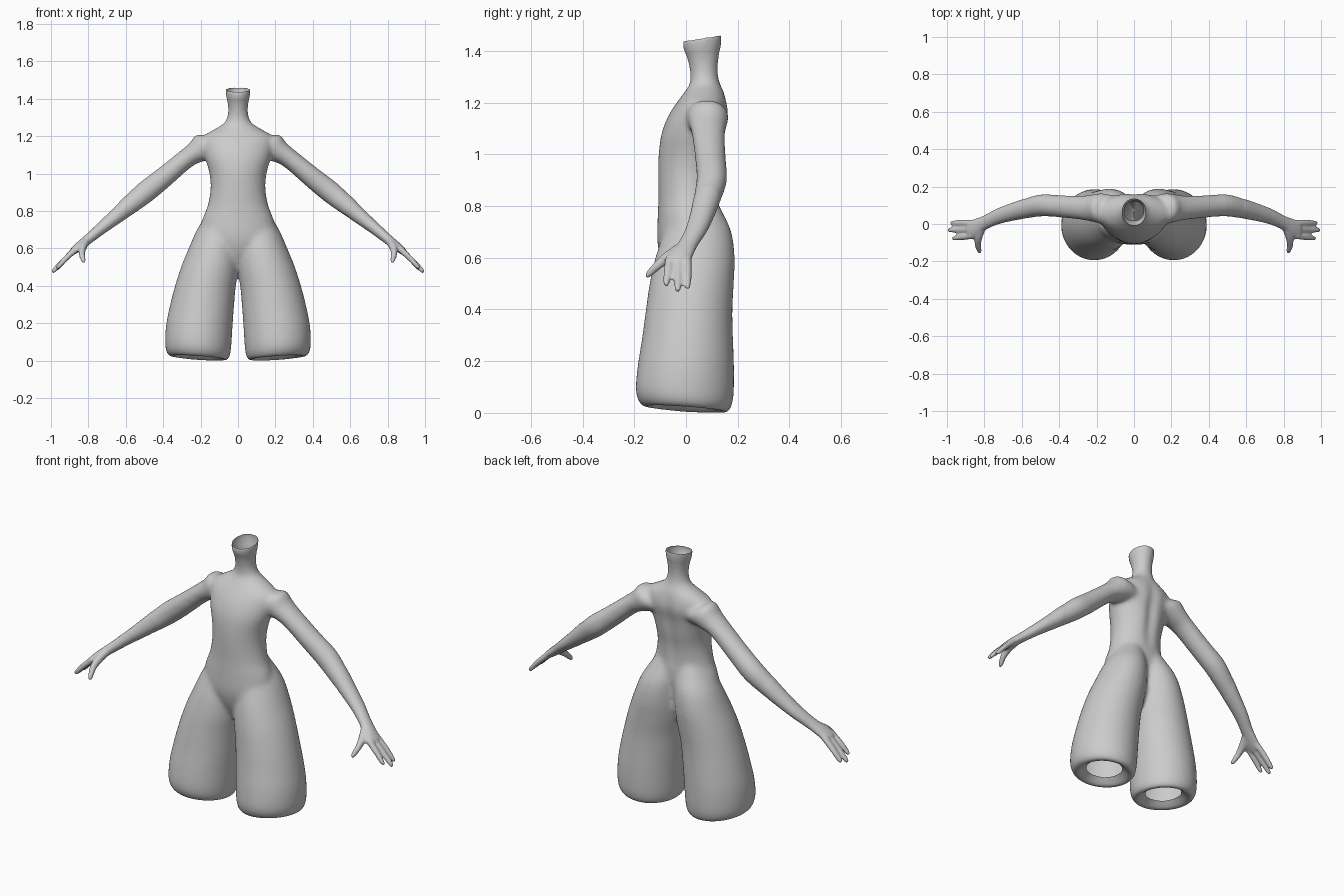
import bpy, bmesh, math
from mathutils import Vector

bm = bmesh.new()


def spline(rows, steps=4):
    """Smooth the list of cross-sections with a Catmull-Rom curve."""
    out = []
    for i in range(len(rows) - 1):
        p = [Vector(rows[max(0, min(len(rows) - 1, i + k))]) for k in (-1, 0, 1, 2)]
        for s in range(steps):
            t = s / steps
            out.append(0.5 * (2 * p[1] + (p[2] - p[0]) * t
                              + (2 * p[0] - 5 * p[1] + 4 * p[2] - p[3]) * t * t
                              + (3 * p[1] - p[0] - 3 * p[2] + p[3]) * t ** 3))
    return out + [Vector(rows[-1])]


def loft(rows, u=(1, 0, 0), v=(0, 1, 0), side=1, n=40):
    """Closed tube through rows of (x, y, z, radius along u, radius along v)."""
    u, v = Vector(u), Vector(v)
    rings = []
    for r in spline(rows):
        ring = []
        for k in range(n):
            a = 2 * math.pi * k / n
            p = Vector(r[:3]) + u * r[3] * math.cos(a) + v * r[4] * math.sin(a)
            ring.append(bm.verts.new((p.x * side, p.y, p.z)))
        rings.append(ring)
    for a, b in zip(rings, rings[1:]):
        for k in range(n):
            bm.faces.new((a[k], a[(k + 1) % n], b[(k + 1) % n], b[k]))
    bm.faces.new(rings[0])
    bm.faces.new(rings[-1])


# torso and neck, from crotch to neck opening
loft([(0, .02, .48, .04, .06), (0, .015, .56, .13, .10), (0, .005, .65, .20, .115),
      (0, .01, .75, .192, .12), (0, .01, .83, .162, .117), (0, .012, .92, .147, .12),
      (0, .02, 1.0, .153, .126), (0, .03, 1.08, .175, .125), (0, .05, 1.15, .19, .118),
      (0, .062, 1.2, .185, .098), (0, .07, 1.235, .13, .08), (0, .073, 1.27, .075, .06),
      (0, .07, 1.31, .056, .054), (0, .067, 1.36, .054, .059), (0, .063, 1.42, .064, .073),
      (0, .063, 1.45, .067, .075)])

ARM_U = (.63, 0, .77)
for side in (1, -1):
    # wide leg with a rim that turns inward at the hem
    loft([(.21, -.002, .075, .085, .095), (.21, -.002, .045, .12, .13),
          (.212, -.003, .03, .145, .155), (.213, -.004, .05, .168, .178),
          (.213, -.005, .1, .177, .190), (.207, 0, .2, .178, .186),
          (.193, .006, .3, .172, .176), (.175, .012, .4, .163, .168),
          (.150, .022, .5, .155, .163), (.127, .035, .6, .137, .154),
          (.105, .045, .7, .115, .131), (.08, .04, .78, .09, .10),
          (.06, .03, .86, .06, .07)], side=side)
    # arm from shoulder to palm
    loft([(.10, .08, 1.14, .06, .07), (.165, .083, 1.148, .082, .082),
          (.22, .085, 1.115, .063, .074), (.28, .087, 1.077, .053, .065),
          (.40, .095, .977, .057, .06), (.49, .10, .905, .060, .06),
          (.57, .085, .839, .053, .055), (.65, .065, .773, .042, .048),
          (.73, .040, .708, .033, .043), (.80, .006, .650, .027, .040),
          (.85, -.022, .61, .024, .050), (.885, -.03, .582, .019, .048)],
         u=ARM_U, side=side)
    # three fingers
    for y0, y1, x1, z1 in ((-.064, -.076, .972, .492), (-.03, -.032, .995, .472),
                           (.004, .006, .98, .482)):
        loft([(.865, y0, .598, .018, .018), (.92, (y0 + y1) / 2, .547, .016, .017),
              (x1 - .015, y1, z1 + .015, .013, .014), (x1, y1, z1, .008, .008)],
             u=ARM_U, side=side, n=16)
    # thumb
    loft([(.81, -.01, .64, .024, .026), (.83, -.065, .605, .022, .024),
          (.835, -.11, .57, .017, .018), (.827, -.142, .538, .014, .014),
          (.825, -.155, .524, .008, .008)], v=(0, .75, -.66), side=side, n=16)

bmesh.ops.recalc_face_normals(bm, faces=bm.faces)
mesh = bpy.data.meshes.new("body")
bm.to_mesh(mesh)
bm.free()
body = bpy.data.objects.new("body", mesh)
bpy.context.collection.objects.link(body)
bpy.context.view_layer.objects.active = body
body.select_set(True)

# fuse all parts into one skin
fuse = body.modifiers.new("fuse", 'REMESH')
fuse.mode = 'VOXEL'
fuse.voxel_size = .007
bpy.ops.object.modifier_apply(modifier=fuse.name)

bm = bmesh.new()
bm.from_mesh(body.data)

# open the neck and the two leg hems
holes = []
for v in bm.verts:
    x, y, z = v.co
    neck = z > 1.443 and (x / .06) ** 2 + ((y - .063) / .068) ** 2 < 1
    hem = z < .09 and ((abs(x) - .21) / .085) ** 2 + (y / .095) ** 2 < 1
    if neck or hem:
        holes.append(v)
bmesh.ops.delete(bm, geom=holes, context='VERTS')

# blend the joints, more strongly on the body than on the hands
trunk = [v for v in bm.verts if abs(v.co.x) < .6 and v.co.z < 1.4]
for i in range(18):
    bmesh.ops.smooth_vert(bm, verts=trunk, factor=.5,
                          use_axis_x=True, use_axis_y=True, use_axis_z=True)
for i in range(4):
    bmesh.ops.smooth_vert(bm, verts=bm.verts, factor=.5,
                          use_axis_x=True, use_axis_y=True, use_axis_z=True)

# slanted hems, slanted neck opening and a shallow spine groove
for v in bm.verts:
    x, y, z = v.co
    if z < .25:
        v.co.z += (1 - z / .25) * (.08 * (abs(x) - .21) - .08 * y)
    if z > 1.3:
        v.co.z += (z - 1.3) / .15 * .16 * (y - .063)
    if y > .06 and .8 < z < 1.25:
        v.co.y -= .014 * math.exp(-(x / .035) ** 2) * math.sin(math.pi * (z - .8) / .45)
low = min(v.co.z for v in bm.verts)
for v in bm.verts:
    v.co.z -= low * max(0, 1 - v.co.z / .5)
bmesh.ops.recalc_face_normals(bm, faces=bm.faces)
bm.to_mesh(body.data)
bm.free()
bpy.ops.object.shade_smooth()
